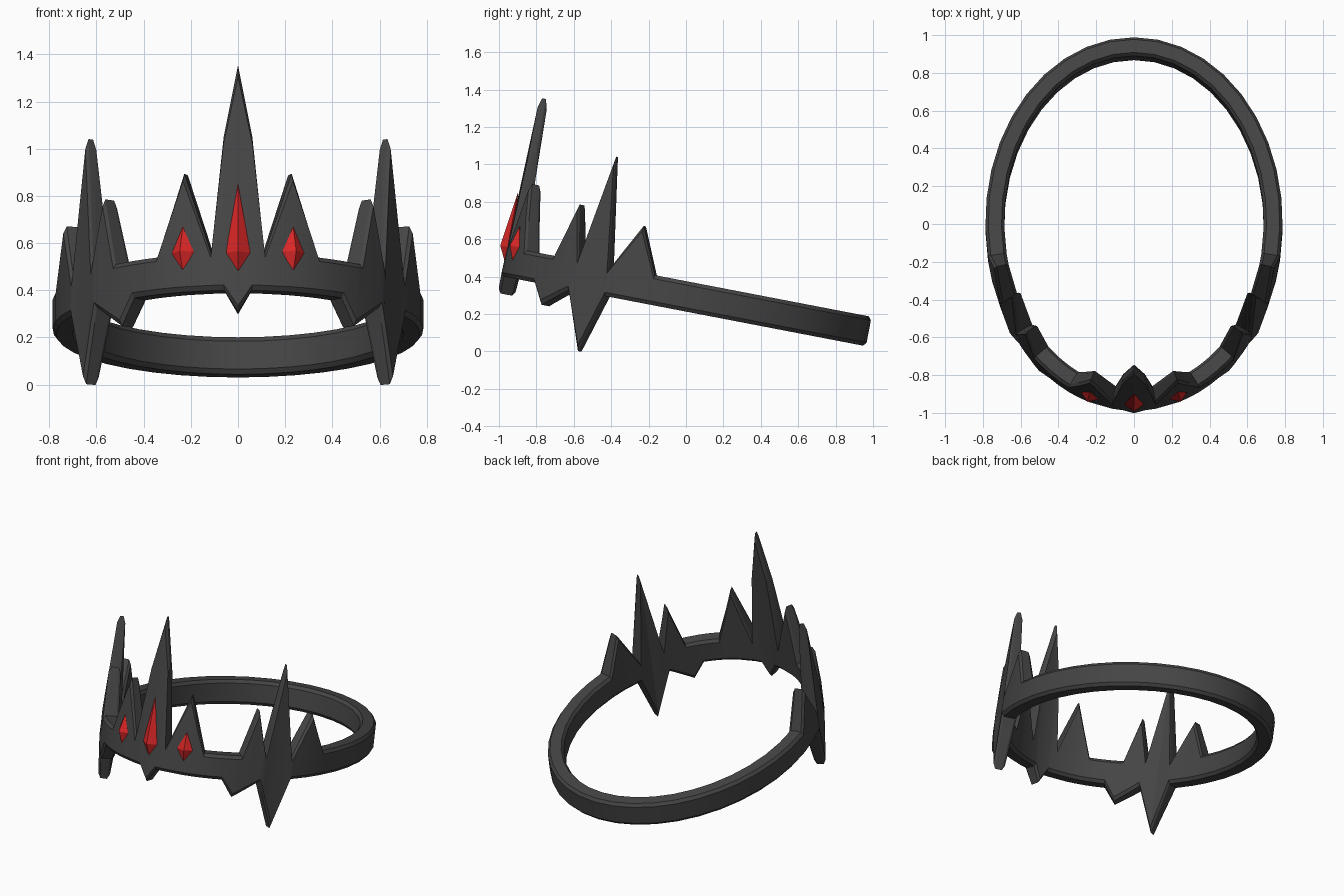
import bpy, bmesh
from math import sin, cos, pi, sqrt
from mathutils import Matrix, Vector

if "Cube" in bpy.data.objects:
    bpy.data.objects.remove(bpy.data.objects["Cube"])

A, B = 0.737, 0.945                      # ellipse through the middle of the band
TILT = Matrix.Translation((0, 0, 0.294)) @ Matrix.Rotation(-0.190, 4, 'X')

# Outline of the band as (angle from front, height): spikes above, points below
TOP = [(0, .895), (.08, .59), (.145, .08), (.303, .434), (.45, .08), (.73, .08),
       (.83, .375), (.91, .08), (1.01, .663), (1.11, .06), (1.262, .327), (1.38, .08), (pi, .08)]
BOTTOM = [(0, -.172), (.075, -.08), (.60, -.08), (.69, -.19), (.88, -.085),
          (1.01, -.396), (1.12, -.08), (pi, -.08)]


def material(name, color):
    m = bpy.data.materials.new(name)
    m.diffuse_color = (*color, 1)
    m.use_nodes = True
    m.node_tree.nodes["Principled BSDF"].inputs["Base Color"].default_value = m.diffuse_color
    return m


def height(profile, t):
    for (t0, h0), (t1, h1) in zip(profile, profile[1:]):
        if t <= t1:
            return h0 + (h1 - h0) * (t - t0) / (t1 - t0)
    return profile[-1][1]


def on_ring(t, offset, h):
    p = Vector((A * sin(t), -B * cos(t), h))
    n = Vector((sin(t) / A, -cos(t) / B, 0)).normalized()
    return p + n * offset


def make_object(name, bm, mat):
    bmesh.ops.recalc_face_normals(bm, faces=bm.faces)
    bm.transform(TILT)
    me = bpy.data.meshes.new(name)
    bm.to_mesh(me)
    bm.free()
    me.materials.append(mat)
    ob = bpy.data.objects.new(name, me)
    bpy.context.collection.objects.link(ob)
    return ob


def column(t):
    # chamfered cross-section, thinner towards the spike tips
    top, bot = height(TOP, abs(t)), height(BOTTOM, abs(t))
    pts = []
    for h, s in ((bot, 1), (top, -1)):
        extra = max(0, abs(h) - .08)
        half = .05 - .025 * min(1, extra / .6)
        v = (.02 + .04 * extra) * s
        pts.append([(half - .015, h), (half, h + v)])
    outer = pts[0] + pts[1][::-1]
    inner = [(-o, h) for o, h in reversed(outer)]
    return [on_ring(t, o, h) for o, h in outer + inner]


# Spiked band
angles = {t for t, _ in TOP + BOTTOM}
angles |= {1.38 + (pi - 1.38) * i / 11 for i in range(1, 11)} | {.375, .52}
half = sorted(angles)
ring = half + [-t for t in reversed(half[1:-1])]
bm = bmesh.new()
cols = [[bm.verts.new(p) for p in column(t)] for t in ring]
for i, a in enumerate(cols):
    b = cols[(i + 1) % len(cols)]
    for k in range(8):
        j = (k + 1) % 8
        bm.faces.new((a[k], b[k], b[j], a[j]))
band = make_object("spiked_band", bm, material("dark_metal", (.06, .06, .06)))
bpy.context.view_layer.objects.active = band
band.select_set(True)
bpy.ops.object.shade_smooth_by_angle(angle=0.35)

# Red gems: four-sided double pyramids set on the front spikes
red = material("red_gem", (.7, .02, .02))


def gem(name, t, offset, low, mid, high, width, depth):
    bm = bmesh.new()
    dt = width / A
    lo, hi = (bm.verts.new(on_ring(t, offset, h)) for h in (low, high))
    c = on_ring(t, offset, mid)
    n = (on_ring(t, 1, mid) - on_ring(t, 0, mid))
    side = Vector((-n.y, n.x, 0))
    belt = [bm.verts.new(c + d) for d in (n * depth, side * width, -n * depth, -side * width)]
    for k in range(4):
        for tip in (lo, hi):
            bm.faces.new((belt[k], belt[(k + 1) % 4], tip))
    make_object(name, bm, red)


gem("centre_gem", 0, .042, 0, .08, .378, .052, .04)
for name, s in (("right_gem", 1), ("left_gem", -1)):
    gem(name, s * .30, .044, .005, .09, .20, .05, .035)
